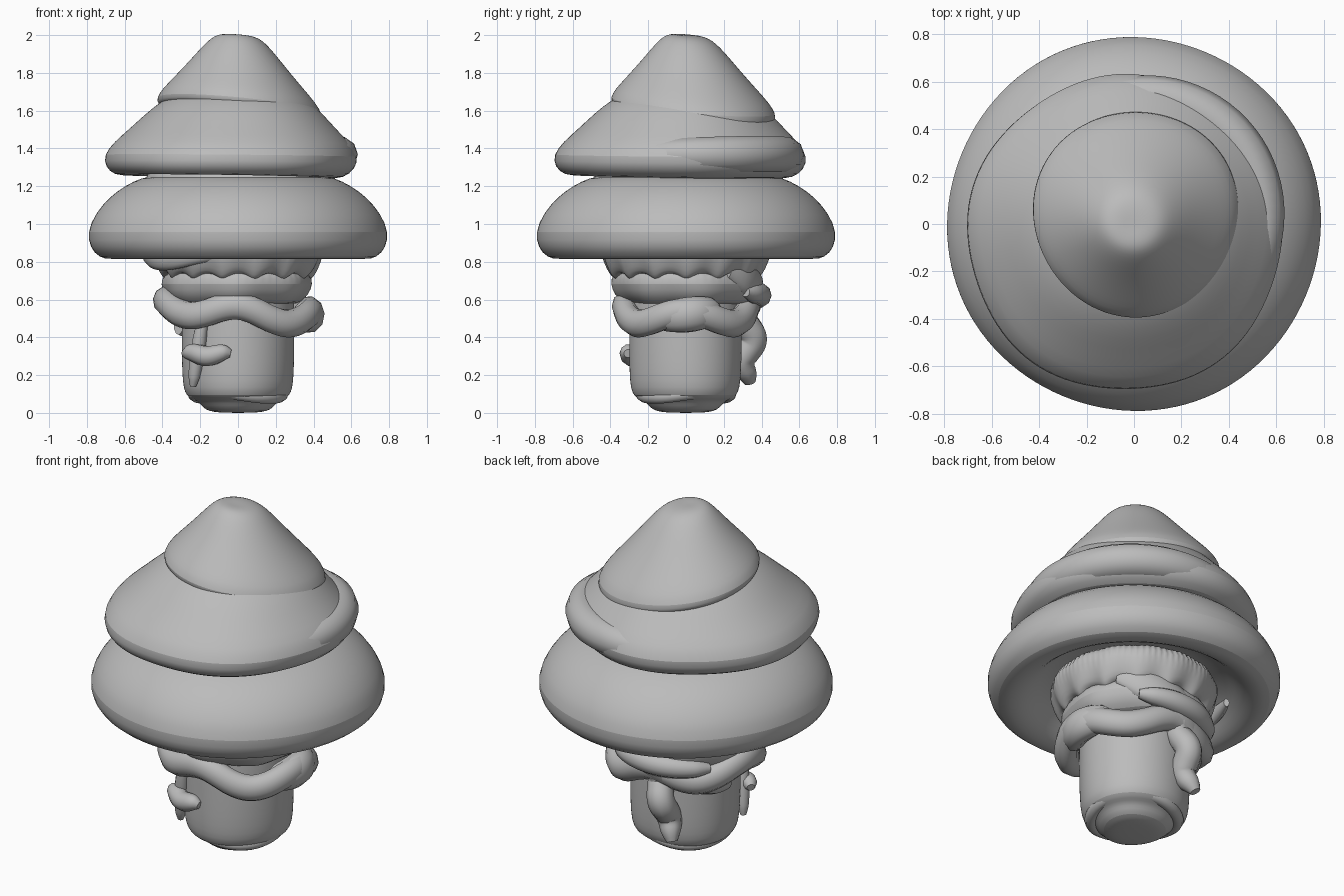
import bpy, bmesh
from math import sin, cos, pi, tau

cube = bpy.data.objects.get("Cube")
if cube:
    bpy.data.objects.remove(cube, do_unlink=True)

grey = (0.5, 0.5, 0.5, 1)
clay = bpy.data.materials.new("Clay grey")
clay.use_nodes = True
clay.diffuse_color = grey
clay.node_tree.nodes["Principled BSDF"].inputs["Base Color"].default_value = grey


def place(name, data):
    """Link new data to the scene as the only selected object."""
    obj = bpy.data.objects.new(name, data)
    bpy.context.collection.objects.link(obj)
    bpy.ops.object.select_all(action='DESELECT')
    obj.select_set(True)
    bpy.context.view_layer.objects.active = obj
    return obj


def finish(obj):
    obj.data.materials.append(clay)
    bpy.ops.object.shade_smooth_by_angle(angle=1)


def lathe(name, profile, centre=(0, 0), lobes=0, depth=0, scallop=0, tilt=0, sides=28):
    """Spin a (radius, height) profile; the lower edge is lobed, scalloped, tilted and shifted."""
    bm = bmesh.new()
    rings = []
    for i, (radius, height) in enumerate(profile):
        fade = 1 - i / (len(profile) - 1)
        ring = []
        for k in range(sides):
            angle = tau * k / sides
            reach = radius * (1 + fade * depth * sin(lobes * angle))
            lift = scallop * abs(sin(lobes * angle / 2)) - tilt * (cos(angle) + sin(angle))
            x = centre[0] * fade + reach * cos(angle)
            y = centre[1] * fade + reach * sin(angle)
            ring.append(bm.verts.new((x, y, height + fade * lift)))
        rings.append(ring)
    for lower, upper in zip(rings, rings[1:]):
        for k in range(sides):
            bm.faces.new((lower[k - 1], lower[k], upper[k], upper[k - 1]))
    bm.faces.new(reversed(rings[0]))
    bm.faces.new(rings[-1])
    bmesh.ops.recalc_face_normals(bm, faces=bm.faces)
    mesh = bpy.data.meshes.new(name)
    bm.to_mesh(mesh)
    bm.free()
    obj = place(name, mesh)
    soften = obj.modifiers.new("Soften", 'SUBSURF')
    soften.levels = soften.render_levels = 2
    finish(obj)


def roll(name, start, end, reach, height, thick, tall=1, closed=False, steps=12):
    """Soft clay band sweeping between two angles, with reach and height as rules of progress."""
    curve = bpy.data.curves.new(name, 'CURVE')
    curve.dimensions = '3D'
    curve.bevel_depth = thick
    curve.bevel_resolution = 3
    curve.resolution_u = 4
    curve.use_fill_caps = True
    line = curve.splines.new('NURBS')
    line.points.add(steps - 1)
    line.order_u = 3
    line.use_endpoint_u = not closed
    line.use_cyclic_u = closed
    for i, point in enumerate(line.points):
        t = i / steps if closed else i / (steps - 1)
        angle = start + (end - start) * t
        point.co = (reach(t) * cos(angle), reach(t) * sin(angle), height(t) / tall, 1)
        point.radius = 1 if closed else 0.4 + 0.6 * sin(pi * t) ** 0.5
    obj = place(name, curve)
    obj.scale.z = tall
    bpy.ops.object.convert(target='MESH')
    finish(bpy.context.object)


# Cap: pointed top tier with its hem dipping towards the back left
lathe("cap_top", [(0.3, 1.58), (0.41, 1.56), (0.46, 1.62), (0.36, 1.73), (0.26, 1.84),
                  (0.16, 1.96), (0.1, 2), (0.02, 2)],
      centre=(0.01, 0.06), lobes=3, depth=0.02, tilt=0.06)

# Cap: middle tier, with a roll folded over on the left and back
lathe("cap_middle", [(0.45, 1.27), (0.62, 1.23), (0.71, 1.36), (0.55, 1.5),
                     (0.4, 1.66), (0.2, 1.75)],
      centre=(-0.06, -0.06), lobes=5, depth=0.02, tilt=0.01)
roll("cap_fold", -pi * 0.35, pi * 0.8, lambda t: 0.54 - 0.02 * cos(tau * t),
     lambda t: 1.35 + 0.02 * sin(pi * t), 0.1)
lathe("cap_neck", [(0.5, 1.1), (0.5, 1.2), (0.48, 1.35)])

# Cap: broad bottom tier with a hollow underside
lathe("cap_bottom", [(0.3, 1), (0.5, 0.95), (0.6, 0.82), (0.75, 0.8), (0.83, 0.95),
                     (0.7, 1.15), (0.5, 1.26), (0.4, 1.25)], lobes=4, depth=0.01)

# Gills: lobed skirts and a ragged fringe beneath the cap
lathe("gill_skirt", [(0.3, 0.72), (0.38, 0.68), (0.43, 0.76), (0.5, 1)],
      lobes=14, depth=0.04, scallop=0.06, sides=84)
lathe("lower_frill", [(0.26, 0.58), (0.34, 0.57), (0.42, 0.68), (0.36, 0.8)],
      centre=(-0.02, 0.02), lobes=7, depth=0.05, sides=56)
roll("gill_fringe", pi * 0.8, pi * 1.5, lambda t: 0.5 - 0.1 * t,
     lambda t: 0.83 + 0.02 * sin(9 * t), 0.04, tall=1.5)

# Body tapering into a stepped foot
lathe("body", [(0.08, 0), (0.18, 0.01), (0.21, 0.07), (0.28, 0.08), (0.3, 0.18),
               (0.3, 0.5), (0.3, 1)], lobes=3, depth=0.04)
roll("foot_hem", 0, tau, lambda t: 0.24, lambda t: 0.1 + 0.02 * sin(2 * tau * t),
     0.035, closed=True)

# Scarf: wavy ring round the body, with a fat loop on the left
roll("scarf", 0, tau, lambda t: 0.36 + 0.03 * cos(2 * tau * t),
     lambda t: 0.53 + 0.04 * cos(4 * tau * t) - 0.03 * cos(tau * t),
     0.065, tall=1.15, closed=True, steps=24)
roll("scarf_loop", -pi / 7, pi / 6, lambda t: 0.33 + 0.05 * sin(pi * t),
     lambda t: 0.5 + 0.04 * t, 0.08, tall=1.2)

# Scarf: broad drape and fold across the back, and a zigzag hanging tail
roll("scarf_drape", pi * 0.2, pi * 0.95, lambda t: 0.38 - 0.06 * t,
     lambda t: 0.76 - 0.3 * t, 0.06, tall=2)
roll("scarf_fold", pi * 0.3, pi * 0.8, lambda t: 0.39, lambda t: 0.64 - 0.04 * t, 0.065)
roll("scarf_tail", pi * 0.52, pi * 0.63, lambda t: 0.34 + 0.03 * cos(2 * tau * t),
     lambda t: 0.62 - 0.46 * t, 0.075)

# Small clasp and hanging ribbon on the front
roll("clasp", pi * 1.2, pi * 1.46, lambda t: 0.35 - 0.04 * t,
     lambda t: 0.31 + 0.01 * sin(9 * t), 0.055)
roll("ribbon", pi * 1.3, pi * 1.22, lambda t: 0.31, lambda t: 0.52 - 0.38 * t, 0.04)
